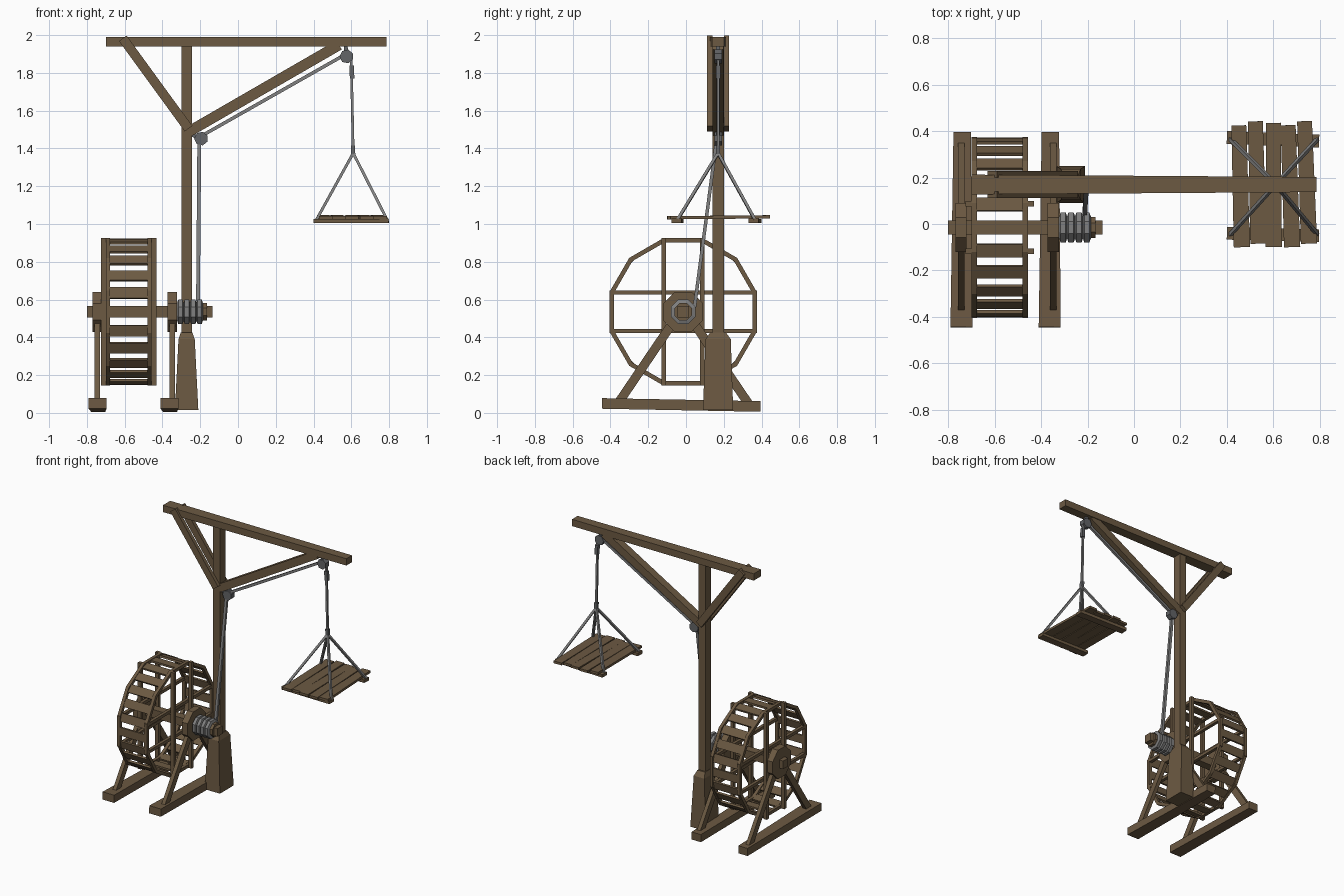
import bpy, bmesh, math, random
from mathutils import Vector as V

if "Cube" in bpy.data.objects:
    bpy.data.objects.remove(bpy.data.objects["Cube"])

random.seed(4)

def material(name, col):
    m = bpy.data.materials.new(name)
    m.diffuse_color = (*col, 1)
    m.use_nodes = True
    m.node_tree.nodes["Principled BSDF"].inputs["Base Color"].default_value = m.diffuse_color
    return m

WOOD = material("brown wood", (0.150, 0.101, 0.055))
ROPE = material("grey rope", (0.215, 0.215, 0.215))
IRON = material("dark iron", (0.125, 0.128, 0.135))

def loft(name, rings, mat, closed=False):
    """Skin a list of point rings; cap the ends, or close the loop."""
    bm = bmesh.new()
    vs = [[bm.verts.new(p) for p in r] for r in rings]
    n, k = len(vs[0]), len(vs)
    for a in range(k if closed else k - 1):
        r, s = vs[a], vs[(a + 1) % k]
        for i in range(n):
            j = (i + 1) % n
            bm.faces.new((r[i], r[j], s[j], s[i]))
    if not closed:
        bm.faces.new(vs[0])
        bm.faces.new(vs[-1])
    bmesh.ops.recalc_face_normals(bm, faces=bm.faces)
    me = bpy.data.meshes.new(name)
    bm.to_mesh(me)
    bm.free()
    me.materials.append(mat)
    ob = bpy.data.objects.new(name, me)
    bpy.context.collection.objects.link(ob)
    return ob

def beam(name, a, b, w, h, mat=WOOD, side=(0, 1, 0), w2=None):
    """Box from a to b: w across the side axis, h across the third axis."""
    a, b = V(a), V(b)
    d = (b - a).normalized()
    t = d.cross(V(side)).normalized()
    s = t.cross(d)
    def ring(p, q):
        return [p + s * q * i / 2 + t * h * j / 2
                for i, j in ((-1, -1), (1, -1), (1, 1), (-1, 1))]
    return loft(name, [ring(a, w), ring(b, w2 or w)], mat)

def circle(axis, c, r, n, off):
    """Polygon about the x or y axis; r is the corner radius."""
    pts = []
    for i in range(n):
        t = 2 * math.pi * (i + 0.5) / n
        u, v = r * math.cos(t), r * math.sin(t)
        pts.append((off, c[1] + u, c[2] + v) if axis == 'x' else (c[0] + u, off, c[2] + v))
    return pts

def disc(name, axis, c, prof, n, mat):
    """Stack of polygons, prof = (offset along axis, radius)."""
    return loft(name, [circle(axis, c, r, n, o) for o, r in prof], mat)

CY, CZ = -0.015, 0.535          # wheel axis
C = (0, CY, CZ)
PX, PY = -0.272, 0.17           # post centre

# post and its tapered base
beam("post", (PX, PY, 0.35), (PX, PY, 1.96), 0.062, 0.056)
loft("post_base", [[(PX + i * a, PY + j * b, z) for i, j in ((-1, -1), (1, -1), (1, 1), (-1, 1))]
     for z, a, b in ((0.015, 0.062, 0.08), (0.39, 0.043, 0.067), (0.425, 0.031, 0.042))], WOOD)

# boom and braces
beam("boom", (-0.70, PY, 1.965), (0.785, PY, 1.965), 0.085, 0.05, w2=0.065)
beam("jib_brace", (-0.255, PY, 1.492), (0.535, PY, 1.948), 0.058, 0.056)
for k in (-1, 1):
    beam("rear_brace", (-0.262, PY + k * 0.044, 1.505), (-0.61, PY + k * 0.044, 1.983), 0.027, 0.05)

# trestles: foot beam, two legs, octagonal bearing
for name, x, fx in (("left", -0.745, -0.74), ("right", -0.348, -0.36)):
    beam(name + "_foot", (fx - 0.003, -0.445, 0.05), (fx, 0.395, 0.034), 0.095, 0.056,
         side=(1, 0, 0), w2=0.075)
    for k in (-1, 1):
        beam(name + "_leg", (x, CY + k * 0.345, 0.05), (x, CY + k * 0.05, CZ - 0.05),
             0.028, 0.048, side=(1, 0, 0))
    disc(name + "_bearing", 'x', C, ((x - 0.024, 0.115), (x + 0.024, 0.115)), 8, WOOD)

# square axle and rope drum
beam("axle", (-0.80, CY, CZ), (-0.135, CY, CZ), 0.06, 0.06)
disc("drum", 'x', C, ((-0.33, 0.05), (-0.165, 0.05)), 8, WOOD)
for i in range(4):
    x = -0.322 + i * 0.034
    disc("rope_coil", 'x', C, ((x, 0.052), (x + 0.006, 0.07), (x + 0.028, 0.07), (x + 0.034, 0.052)), 8, ROPE)

# tread wheel: two rims with crossed pairs of bars
R = 0.404
for name, x0, x1, xb in (("left", -0.70, -0.677, -0.713), ("right", -0.48, -0.457, -0.444)):
    loft(name + "_rim", [circle('x', C, r, 12, x) for x, r in
         ((x0, R), (x1, R), (x1, R - 0.024), (x0, R - 0.024))], WOOD, closed=True)
    xm = (x0 + x1) / 2
    for k in (-1, 1):
        d = k * 0.102
        beam(name + "_upright", (xb, CY + d, CZ - 0.39), (xb, CY + d, CZ + 0.39), 0.024, 0.026)
        beam(name + "_crossbar", (xm, CY - 0.39, CZ + d), (xm, CY + 0.39, CZ + d),
             0.023, 0.022, side=(1, 0, 0))

# treads at every rim corner and mid-side
for i in range(24):
    t = math.radians(15 * i)
    r = 0.384 if i % 2 else 0.380
    y, z = CY + r * math.cos(t), CZ + r * math.sin(t)
    beam("tread", (-0.682, y, z), (-0.475, y, z), 0.06, 0.014,
         side=(0, -math.sin(t), math.cos(t)))

# pulleys
for name, x, z in (("lower", -0.195, 1.452), ("upper", 0.575, 1.887)):
    disc(name + "_pulley", 'y', (x, 0, z), ((PY - 0.02, 0.037), (PY + 0.02, 0.037)), 7, IRON)
beam("lower_pulley_bracket", (-0.25, PY, 1.475), (-0.195, PY, 1.452), 0.02, 0.02, IRON)
beam("upper_pulley_bracket", (0.57, PY, 1.945), (0.575, PY, 1.887), 0.02, 0.02, IRON)

# hoisting rope
beam("drum_rope", (-0.212, 0.045, 0.56), (-0.205, 0.163, 1.45), 0.018, 0.02, ROPE)
beam("jib_rope", (-0.19, PY, 1.468), (0.56, PY, 1.893), 0.018, 0.018, ROPE)
TOP = (0.61, PY, 1.375)
beam("hanging_rope", (0.599, PY, 1.895), TOP, 0.014, 0.014, ROPE)
beam("upper_shackle", (0.602, PY, 1.84), (0.604, PY, 1.77), 0.024, 0.024, IRON)
beam("lower_shackle", (0.609, PY, 1.415), (0.61, PY, 1.36), 0.022, 0.022, IRON)

# platform: slings, cleats and uneven planks
for y in (-0.045, 0.365):
    for x in (0.415, 0.79):
        beam("sling", TOP, (x, y, 1.022), 0.015, 0.015, ROPE)
    k = random.uniform(-0.01, 0.01)
    beam("cleat", (0.40, y - k, 1.015), (0.797, y + k, 1.017), 0.055, 0.022)
for i in range(5):
    x = 0.458 + i * 0.0715
    k = random.uniform(-0.008, 0.008)
    beam("plank", (x + 0.005 - k, -0.095 + random.uniform(-0.008, 0.012), 1.033),
         (x - 0.005 + k, 0.435 + random.uniform(-0.012, 0.012), 1.038),
         0.07, 0.017, side=(1, 0, 0), w2=0.064)
